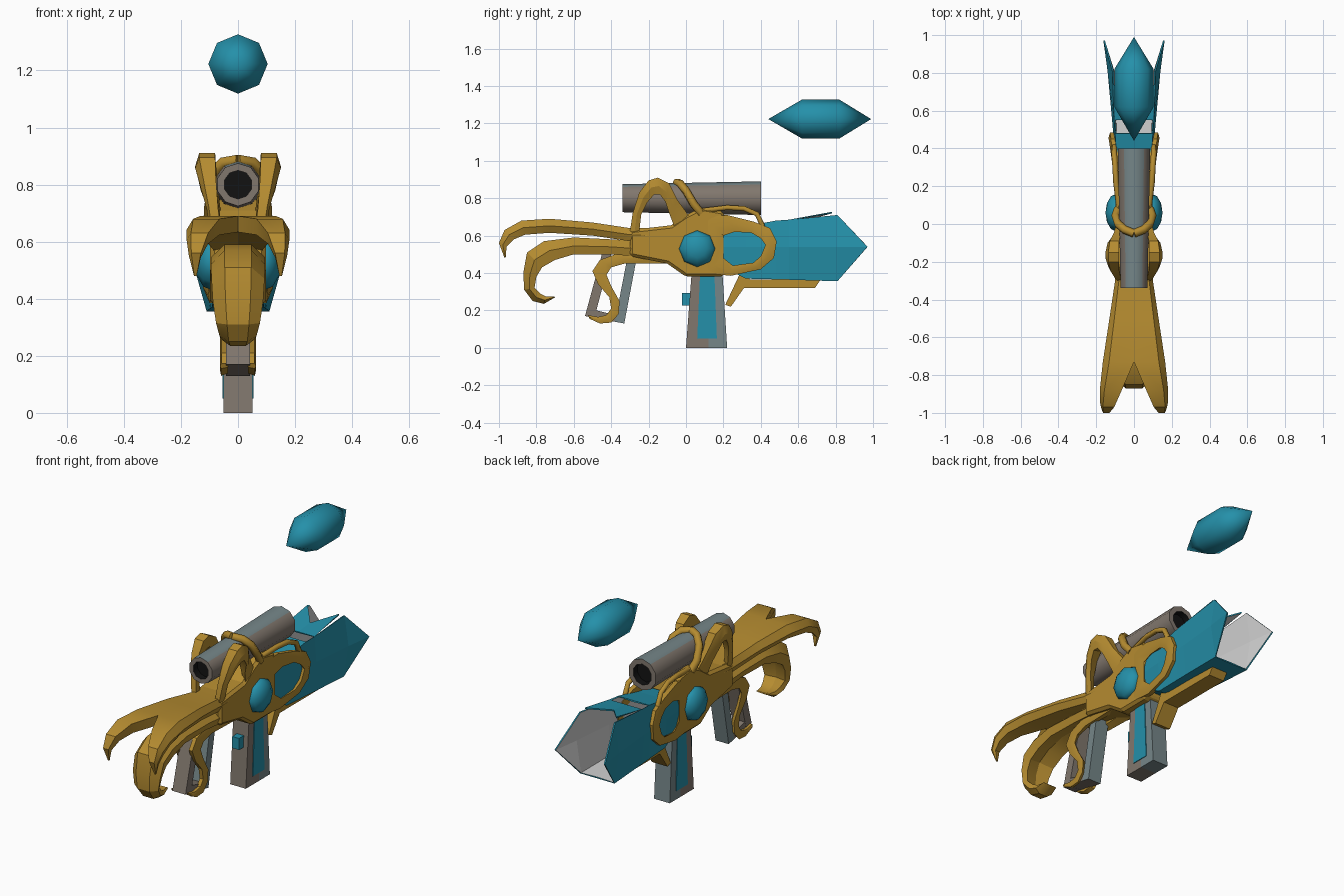
import bpy, bmesh, math
from mathutils import Vector

if "Cube" in bpy.data.objects:
    bpy.data.objects.remove(bpy.data.objects["Cube"])


def material(name, r, g, b):
    m = bpy.data.materials.new(name)
    m.use_nodes = True
    m.diffuse_color = (r, g, b, 1)
    m.node_tree.nodes["Principled BSDF"].inputs["Base Color"].default_value = (r, g, b, 1)
    return m


gold = material("gold", 0.46, 0.26, 0.03)
teal = material("teal", 0.018, 0.28, 0.4)
warm = material("warm grey", 0.22, 0.185, 0.155)
cool = material("cool grey", 0.18, 0.24, 0.25)
pale = material("pale grey", 0.62, 0.62, 0.62)
black = material("black", 0.006, 0.006, 0.006)


def make(name, bm, mats, smooth=None, mirror=False, recalc=True):
    if recalc:
        bmesh.ops.recalc_face_normals(bm, faces=bm.faces[:])
    mesh = bpy.data.meshes.new(name)
    bm.to_mesh(mesh)
    bm.free()
    for m in mats:
        mesh.materials.append(m)
    ob = bpy.data.objects.new(name, mesh)
    bpy.context.collection.objects.link(ob)
    if smooth:
        bpy.ops.object.select_all(action="DESELECT")
        ob.select_set(True)
        bpy.context.view_layer.objects.active = ob
        bpy.ops.object.shade_smooth_by_angle(angle=math.radians(smooth))
    if mirror:
        ob.modifiers.new("Mirror", "MIRROR")
    return ob


def prism(name, outline, x0, x1, mat, bevel=0, mirror=False):
    """Side outline of (y, z) points pushed out from x0 to x1."""
    bm = bmesh.new()
    a, b = [[bm.verts.new((x, y, z)) for y, z in outline] for x in (x0, x1)]
    bm.faces.new(a)
    bm.faces.new(b)
    for i in range(len(a)):
        j = (i + 1) % len(a)
        bm.faces.new((a[i], a[j], b[j], b[i]))
    ob = make(name, bm, [mat], mirror=mirror)
    if bevel:
        ob.modifiers.new("Bevel", "BEVEL").width = bevel
    return ob


def band(name, sections, closed=False, ridge=0.8):
    """Mirrored ribbon; each section is outer y, z, inner y, z, inner x, outer x."""
    bm = bmesh.new()
    rings = []
    for yo, zo, yi, zi, xi, xo in sections:
        top, low = Vector((0, yo, zo)), Vector((0, yi, zi))
        ring = []
        for x, t in ((xi, 0), (xi + (xo - xi) * ridge, 0), (xo, 0.5),
                     (xi + (xo - xi) * 0.85, 1), (xi, 0.75)):
            p = top.lerp(low, t)
            ring.append(bm.verts.new((x, p.y, p.z)))
        rings.append(ring)
    pairs = list(zip(rings, rings[1:]))
    if closed:
        pairs.append((rings[-1], rings[0]))
    else:
        bm.faces.new(rings[0])
        bm.faces.new(rings[-1])
    for a, b in pairs:
        for i in range(5):
            j = (i + 1) % 5
            bm.faces.new((a[i], a[j], b[j], b[i]))
    return make(name, bm, [gold], smooth=30, mirror=True)


def lathe(name, profile, z, sides, mats, rule=None, smooth=None):
    """Turned part along y; profile holds (y, radius) points."""
    bm = bmesh.new()
    rings = []
    for y, r in profile:
        n = sides if r else 1
        rings.append([bm.verts.new((r * math.sin(k * math.tau / sides), y,
                                    z + r * math.cos(k * math.tau / sides))) for k in range(n)])
    for s, (a, b) in enumerate(zip(rings, rings[1:])):
        for k in range(sides):
            j = (k + 1) % sides
            loop = [a[k % len(a)], a[j % len(a)], b[j % len(b)], b[k % len(b)]]
            f = bm.faces.new(list(dict.fromkeys(loop)))
            if rule:
                f.material_index = rule(s, k)
    return make(name, bm, mats, smooth=smooth)


def rod(name, points, width):
    cu = bpy.data.curves.new(name, "CURVE")
    cu.dimensions = "3D"
    cu.bevel_depth = width
    cu.bevel_resolution = 1
    cu.use_fill_caps = True
    sp = cu.splines.new("POLY")
    sp.points.add(len(points) - 1)
    for p, co in zip(sp.points, points):
        p.co = (*co, 1)
    cu.materials.append(gold)
    ob = bpy.data.objects.new(name, cu)
    bpy.context.collection.objects.link(ob)
    ob.modifiers.new("Mirror", "MIRROR")


# Floating crystal and scope
lathe("floating_crystal", [(0.44, 0), (0.62, 0.104), (0.82, 0.104), (0.99, 0)], 1.223, 8, [teal], smooth=50)
lathe("scope", [(-0.3, 0), (-0.3, 0.05), (-0.34, 0.05), (-0.34, 0.075), (0.4, 0.09),
                (0.4, 0.06), (0.36, 0.06), (0.36, 0)], 0.8, 10, [warm, cool, black],
      rule=lambda s, k: 2 if s in (0, 1, 5, 6) else int(s == 3 and k in (0, 9)), smooth=40)

# Central body
prism("body", [(-0.3, 0.63), (-0.08, 0.655), (0, 0.71), (0.08, 0.75), (0.2, 0.73), (0.22, 0.64),
               (0.19, 0.54), (0.22, 0.42), (0.2, 0.38), (0, 0.38), (-0.1, 0.45), (-0.3, 0.49)],
      -0.098, 0.098, gold, bevel=0.015)

# Sweeping front tongues
band("upper_tongues", [(-0.05, 0.64, -0.05, 0.55, 0, 0.095), (-0.3, 0.64, -0.3, 0.57, 0, 0.1),
                       (-0.5, 0.67, -0.5, 0.6, 0, 0.13), (-0.73, 0.69, -0.73, 0.615, 0, 0.165),
                       (-0.88, 0.68, -0.86, 0.605, 0.065, 0.18), (-0.97, 0.63, -0.92, 0.58, 0.105, 0.18),
                       (-1.0, 0.56, -0.96, 0.54, 0.13, 0.172), (-0.97, 0.48, -0.963, 0.485, 0.145, 0.155)])
band("middle_tongue", [(-0.05, 0.56, -0.05, 0.47, 0, 0.09), (-0.4, 0.58, -0.4, 0.5, 0, 0.09),
                       (-0.6, 0.59, -0.6, 0.5, 0, 0.095), (-0.76, 0.57, -0.7, 0.47, 0, 0.095),
                       (-0.85, 0.51, -0.77, 0.43, 0, 0.093), (-0.87, 0.4, -0.8, 0.38, 0, 0.088),
                       (-0.865, 0.31, -0.81, 0.32, 0, 0.077), (-0.82, 0.25, -0.78, 0.29, 0, 0.065),
                       (-0.76, 0.235, -0.75, 0.275, 0, 0.055), (-0.7, 0.27, -0.705, 0.275, 0, 0.045)],
     ridge=0.5)
band("lower_tongues", [(-0.1, 0.51, -0.1, 0.45, 0.02, 0.08), (-0.35, 0.51, -0.33, 0.45, 0.03, 0.07),
                       (-0.46, 0.47, -0.4, 0.43, 0.035, 0.065), (-0.5, 0.41, -0.425, 0.39, 0.035, 0.063),
                       (-0.47, 0.34, -0.4, 0.33, 0.035, 0.063), (-0.41, 0.27, -0.355, 0.25, 0.035, 0.063),
                       (-0.4, 0.21, -0.36, 0.18, 0.035, 0.063), (-0.425, 0.175, -0.4, 0.135, 0.035, 0.063),
                       (-0.47, 0.165, -0.46, 0.13, 0.035, 0.063), (-0.525, 0.175, -0.515, 0.155, 0.035, 0.063)])

# Flared arches beside the scope, strap across it, and rear braces
band("scope_arches", [(-0.3, 0.62, -0.25, 0.62, 0.06, 0.095), (-0.285, 0.72, -0.24, 0.71, 0.07, 0.11),
                      (-0.25, 0.83, -0.205, 0.78, 0.078, 0.135), (-0.2, 0.895, -0.17, 0.82, 0.08, 0.15),
                      (-0.15, 0.91, -0.14, 0.82, 0.08, 0.15), (-0.09, 0.88, -0.11, 0.78, 0.078, 0.14),
                      (-0.045, 0.79, -0.09, 0.72, 0.07, 0.115), (0.02, 0.7, -0.06, 0.64, 0.06, 0.095)])
rod("scope_strap", [(0, -0.05, 0.885), (0.05, -0.03, 0.877), (0.085, 0, 0.84),
                    (0.098, 0.04, 0.77), (0.085, 0.08, 0.72)], 0.022)
rod("rear_braces", [(0.08, 0.1, 0.735), (0.095, 0.22, 0.75), (0.1, 0.31, 0.745),
                    (0.105, 0.38, 0.715), (0.105, 0.41, 0.65)], 0.015)

# Side rings framing the barrel panels
band("side_rings", [(0.1, 0.7, 0.2, 0.6, 0.07, 0.102), (0.22, 0.71, 0.26, 0.62, 0.075, 0.106),
                    (0.36, 0.675, 0.35, 0.615, 0.085, 0.12), (0.45, 0.64, 0.4, 0.585, 0.09, 0.13),
                    (0.485, 0.57, 0.425, 0.55, 0.095, 0.135), (0.47, 0.48, 0.4, 0.49, 0.095, 0.13),
                    (0.4, 0.42, 0.36, 0.455, 0.085, 0.122), (0.24, 0.385, 0.25, 0.44, 0.075, 0.106),
                    (0.1, 0.4, 0.2, 0.48, 0.07, 0.102)], closed=True)

# Side gems
bm = bmesh.new()
bmesh.ops.create_uvsphere(bm, u_segments=8, v_segments=6, radius=0.1)
for v in bm.verts:
    v.co = Vector((0.093 + v.co.z * 0.58, v.co.x + 0.06, v.co.y + 0.53))
make("side_gems", bm, [teal], smooth=60, mirror=True)

# Hollow crystal barrel, pale inside, with side points and broken top
bm = bmesh.new()
rings = []
for y, zt, zb, xt, xm, xb in ((0.18, 0.63, 0.44, 0.085, 0.09, 0.08), (0.32, 0.65, 0.37, 0.09, 0.1, 0.09),
                              (0.48, 0.68, 0.366, 0.1, 0.11, 0.097), (0.55, 0.685, 0.364, 0.105, 0.116, 0.1),
                              (0.81, 0.71, 0.356, 0.115, 0.14, 0.11)):
    rings.append([bm.verts.new(c) for c in ((0, y, zt), (xt, y, zt), (xm, y, 0.54), (xb, y, zb), (0, y, zb))])
for s, (a, b) in enumerate(zip(rings, rings[1:])):
    for i in range(0 if s < 2 else 1, 4):
        bm.faces.new((a[i], a[i + 1], b[i + 1], b[i]))
point = bm.verts.new((0.162, 0.97, 0.54))
end = rings[-1]
bm.faces.new((end[1], end[2], point))
bm.faces.new((end[2], end[3], point))
spike = bm.verts.new((0.1, 0.78, 0.727))
notch = bm.verts.new((0, 0.66, 0.695))
bm.faces.new((rings[3][0], rings[3][1], spike, notch))
bmesh.ops.delete(bm, geom=[v for v in bm.verts if not v.link_faces], context="VERTS")
barrel = make("crystal_barrel", bm, [teal, pale], mirror=True, recalc=False)
wall = barrel.modifiers.new("Wall", "SOLIDIFY")
wall.thickness = 0.008
wall.material_offset = 1

# Strut under the barrel
prism("under_strut", [(0.21, 0.23), (0.24, 0.22), (0.31, 0.32), (0.69, 0.32), (0.72, 0.365),
                      (0.34, 0.365), (0.33, 0.4), (0.29, 0.4)], -0.05, 0.05, gold)

# Rear grip with inlays and trigger
prism("grip_front", [(0, 0), (0.12, 0), (0.115, 0.4), (0.03, 0.4)], -0.05, 0.05, warm)
prism("grip_back", [(0.12, 0), (0.22, 0), (0.195, 0.4), (0.115, 0.4)], -0.05, 0.05, cool)
prism("grip_inlays", [(0.06, 0.05), (0.165, 0.05), (0.152, 0.39), (0.075, 0.39)], 0.048, 0.054, teal, mirror=True)
prism("trigger", [(-0.022, 0.225), (0.03, 0.225), (0.03, 0.292), (-0.022, 0.292)], -0.022, 0.022, teal)

# Open front grip
prism("foregrip_front_bar", [(-0.54, 0.17), (-0.49, 0.16), (-0.4, 0.5), (-0.45, 0.5)], -0.042, 0.042, warm)
prism("foregrip_back_bar", [(-0.38, 0.14), (-0.33, 0.13), (-0.26, 0.5), (-0.31, 0.5)], -0.042, 0.042, cool)
prism("foregrip_base", [(-0.54, 0.17), (-0.33, 0.13), (-0.335, 0.165), (-0.52, 0.21)], -0.041, 0.041, warm)
